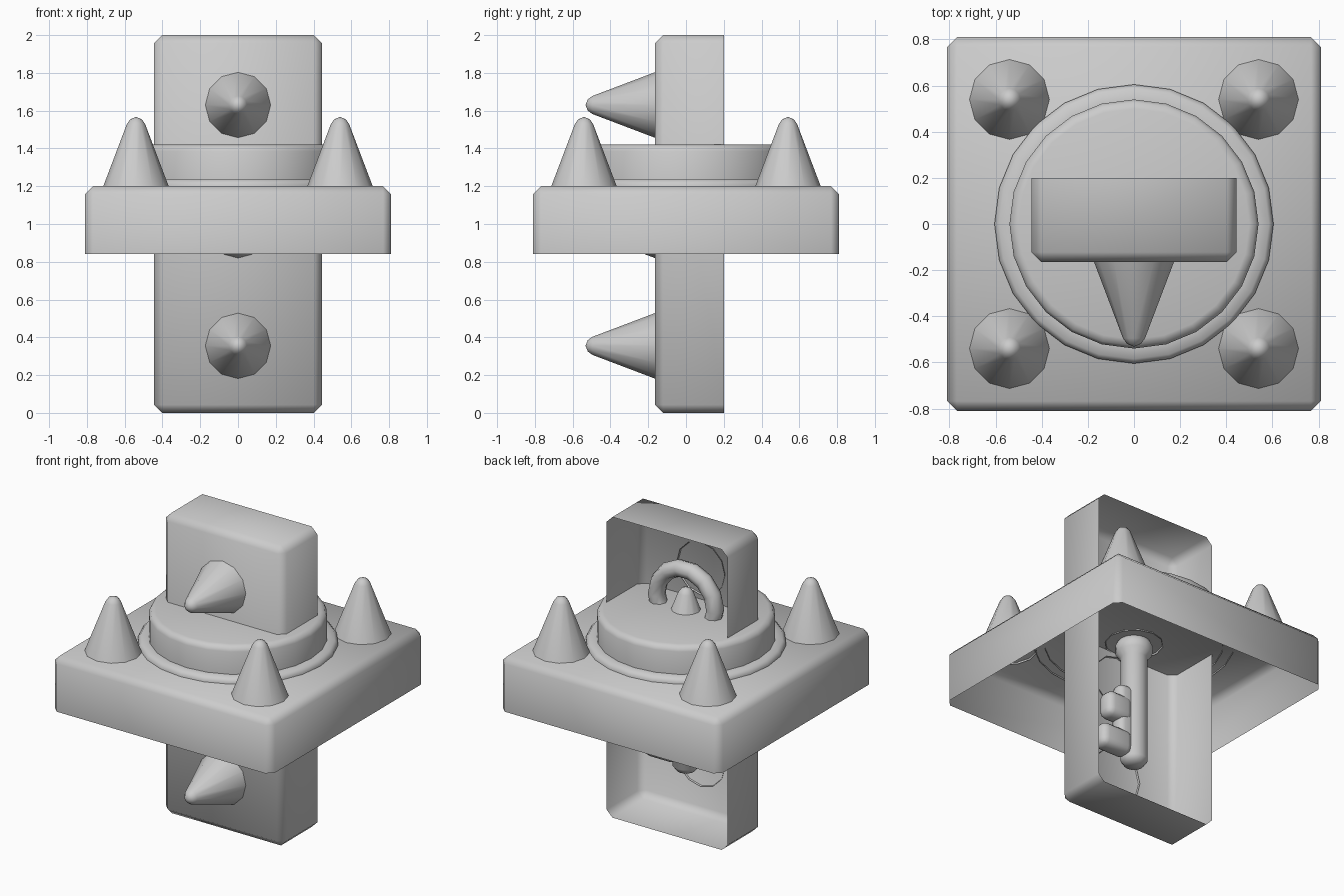
import bpy, bmesh
from math import radians, pi
from mathutils import Matrix, Vector

if "Cube" in bpy.data.objects:
    bpy.data.objects.remove(bpy.data.objects["Cube"])


def finish(bm, name, angle=50, loc=(0, 0, 0), rot=(0, 0, 0)):
    me = bpy.data.meshes.new(name)
    bmesh.ops.recalc_face_normals(bm, faces=bm.faces)
    bm.to_mesh(me)
    bm.free()
    me.shade_smooth()
    me.set_sharp_from_angle(angle=radians(angle))
    ob = bpy.data.objects.new(name, me)
    ob.location, ob.rotation_euler = loc, rot
    bpy.context.collection.objects.link(ob)
    return ob


def lathe(name, profile, sides, angle=50, loc=(0, 0, 0), rot=(0, 0, 0)):
    """Spin an (r, z) profile around z."""
    bm = bmesh.new()
    vs = [bm.verts.new((r, 0, z)) for r, z in profile]
    es = [bm.edges.new(p) for p in zip(vs, vs[1:])]
    bmesh.ops.spin(bm, geom=vs + es, cent=(0, 0, 0), axis=(0, 0, 1),
                   angle=2 * pi, steps=sides, use_merge=True)
    bmesh.ops.remove_doubles(bm, verts=bm.verts, dist=1e-4)
    return finish(bm, name, angle, loc, rot)


def box(name, lo, hi, bevel, open_dir=None, segments=1, angle=60):
    """Bevelled box, optionally an open shell on the side facing open_dir."""
    lo, hi = Vector(lo), Vector(hi)
    bm = bmesh.new()
    bmesh.ops.create_cube(bm, size=1, matrix=Matrix.Translation((lo + hi) / 2)
                          @ Matrix.Diagonal((*(hi - lo), 1)))
    bm.normal_update()
    if open_dir:
        gone = [f for f in bm.faces if f.normal.dot(Vector(open_dir)) > 0.9]
        bmesh.ops.delete(bm, geom=gone, context='FACES')
    edges = [e for e in bm.edges if not e.is_boundary]
    bmesh.ops.bevel(bm, geom=edges, offset=bevel, segments=segments,
                    profile=0.5, affect='EDGES')
    ob = finish(bm, name, angle)
    if open_dir:
        # keep outward normals on the open shell
        centre = (lo + hi) / 2
        me = ob.data
        if sum(p.normal.dot(p.center - centre) for p in me.polygons) < 0:
            me.flip_normals()
    return ob


# Shells: square plate open below, upright case open at the back
box("square_plate", (-.81, -.81, .84), (.81, .81, 1.2), .042, (0, 0, -1))
box("upright_case", (-.445, -.165, 0), (.445, .2, 2), .043, (0, 1, 0))

# Spikes: four corners and centre of the plate, three on the case front
SPIKE = [(.177, 0), (.048, .34), (.03, .365), (0, .377)]
for i, (x, y) in enumerate([(-.54, -.54), (.54, -.54), (-.54, .54), (.54, .54), (0, 0)]):
    lathe(f"plate_spike_{i + 1}", SPIKE, 12, 60, (x, y, 1.19))
for i, z in enumerate((.355, .993, 1.63)):
    lathe(f"front_spike_{i + 1}", SPIKE, 12, 60, (0, -.155, z), (radians(90), 0, 0))

# Round drum with a flange at its foot
lathe("drum", [(.54, 1.19), (.54, 1.385), (.528, 1.41), (.5, 1.42), (0, 1.42)], 24, 60)
lathe("drum_flange", [(.605, 1.19), (.605, 1.212), (.585, 1.235), (.53, 1.235)], 24, 60)

# Key bow: ring standing in the xz plane
R, r = .215, .055
bm = bmesh.new()
ring = bmesh.ops.create_circle(bm, segments=8, radius=r,
                               matrix=Matrix.Translation((R, 0, 0)) @ Matrix.Rotation(pi / 2, 4, 'X'))
bmesh.ops.spin(bm, geom=bm.verts[:] + bm.edges[:], cent=(0, 0, 0), axis=(0, 0, 1),
               angle=2 * pi, steps=14, use_merge=True)
bmesh.ops.remove_doubles(bm, verts=bm.verts, dist=1e-4)
finish(bm, "key_bow", 80, (0, 0, 1.47), (radians(90), 0, 0))

# Key stem with collar, and its bit with two teeth
lathe("key_stem", [(0, .345), (.06, .352), (.083, .385), (.083, 1.09), (.112, 1.125),
                   (.115, 1.17), (.09, 1.22), (0, 1.23)], 16, 60)
box("key_bit", (0, -.05, .41), (.145, .05, .86), .035, segments=2, angle=80)
box("key_tooth_upper", (.05, -.06, .61), (.24, .06, .78), .045, segments=3, angle=80)
box("key_tooth_lower", (.05, -.06, .385), (.285, .06, .545), .045, segments=3, angle=80)
